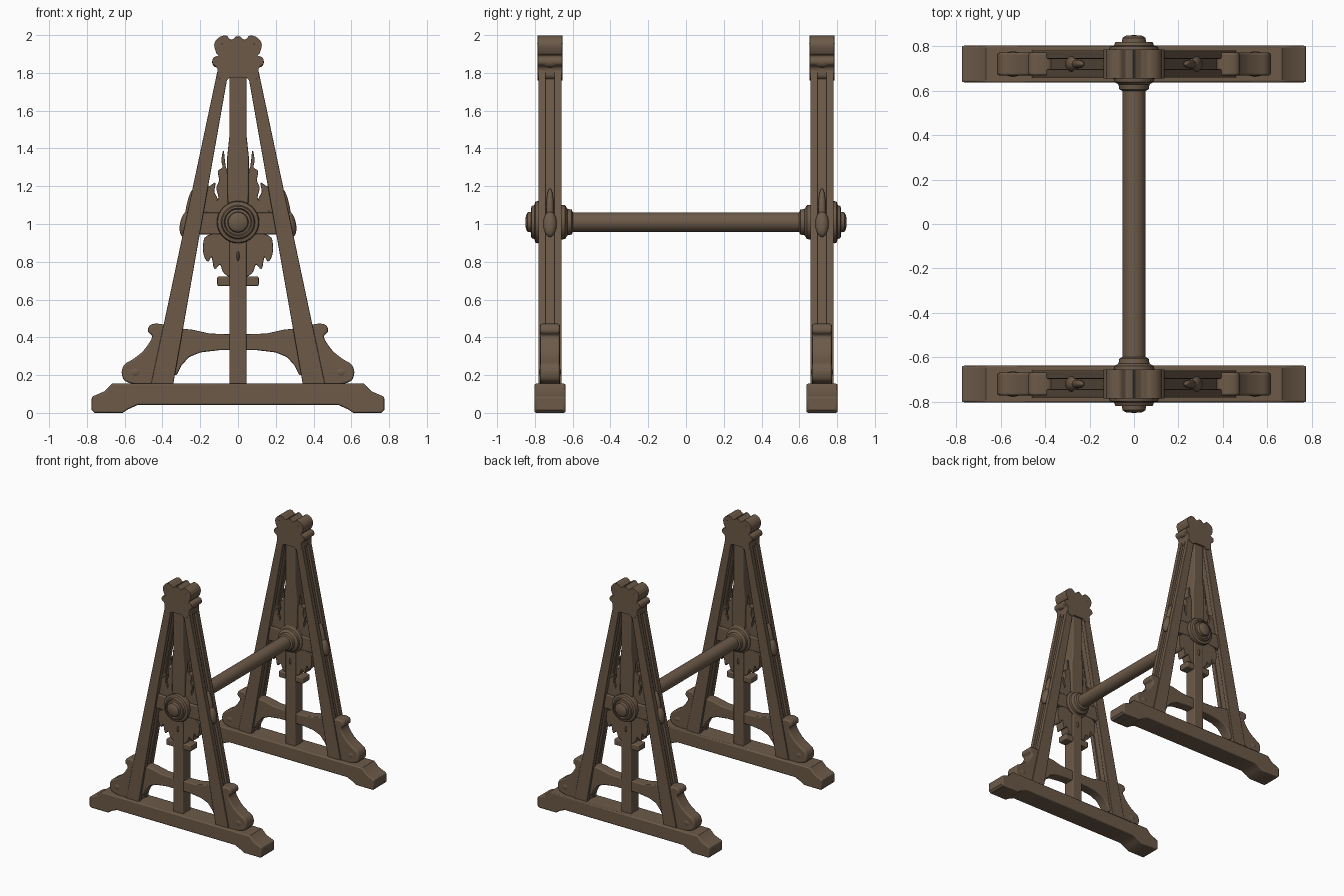
import bpy, bmesh, math
from mathutils import Matrix, Vector

if "Cube" in bpy.data.objects:
    bpy.data.objects.remove(bpy.data.objects["Cube"])

wood = bpy.data.materials.new("dark brown wood")
wood.use_nodes = True
BROWN = (0.15, 0.102, 0.066, 1)
wood.diffuse_color = BROWN
bsdf = wood.node_tree.nodes["Principled BSDF"]
bsdf.inputs["Base Color"].default_value = BROWN
bsdf.inputs["Roughness"].default_value = 0.8

FRAME_Y = 0.72   # distance of each A-frame from the middle
HUB_Z = 1.01     # height of the axle


def finish(name, bm, bevel=0.0, angle=40):
    bmesh.ops.recalc_face_normals(bm, faces=bm.faces)
    mesh = bpy.data.meshes.new(name)
    bm.to_mesh(mesh)
    bm.free()
    mesh.materials.append(wood)
    ob = bpy.data.objects.new(name, mesh)
    bpy.context.collection.objects.link(ob)
    for p in mesh.polygons:
        p.use_smooth = True
    mesh.set_sharp_from_angle(angle=math.radians(angle))
    if bevel:
        mod = ob.modifiers.new("soft edges", 'BEVEL')
        mod.width = bevel
        mod.segments = 2
        mod.limit_method = 'ANGLE'
        mod.angle_limit = math.radians(50)
        mod.harden_normals = True
    return ob


def curve(pts, steps=4):
    """Smooth closed outline through the given points."""
    out, n = [], len(pts)
    for i in range(n):
        a, b, c, d = (Vector(pts[(i + k) % n]) for k in (-1, 0, 1, 2))
        for s in range(steps):
            t = s / steps
            out.append(0.5 * (2 * b + (c - a) * t + (2 * a - 5 * b + 4 * c - d) * t * t
                              + (3 * b - a - 3 * c + d) * t ** 3))
    return out


def symmetric(half):
    """Complete an outline that runs from the top to the bottom on +x."""
    return list(half) + [(-x, z) for x, z in reversed(half) if x > 0]


def plate(name, outline, y, depth, both=False, bevel=0.008):
    """Outline in x and z, extruded along y; optionally repeated on -x."""
    bm = bmesh.new()
    for side in ((1, -1) if both else (1,)):
        face = bm.faces.new([bm.verts.new((side * x, y - depth / 2, z)) for x, z in outline])
        ext = bmesh.ops.extrude_face_region(bm, geom=[face])
        verts = [v for v in ext["geom"] if isinstance(v, bmesh.types.BMVert)]
        bmesh.ops.translate(bm, verts=verts, vec=(0, depth, 0))
    return finish(name, bm, bevel)


def lathe(name, profile, mirror_y=1):
    """Spin (radius, y) pairs around the axle line."""
    bm = bmesh.new()
    vs = [bm.verts.new((r, y * mirror_y, HUB_Z)) for r, y in profile]
    edges = [bm.edges.new(p) for p in zip(vs, vs[1:])]
    bmesh.ops.spin(bm, geom=vs + edges, cent=(0, 0, HUB_Z), axis=(0, 1, 0),
                   angle=math.tau, steps=32, use_duplicate=False)
    bmesh.ops.remove_doubles(bm, verts=bm.verts, dist=0.0005)
    return finish(name, bm, angle=35)


def knobs(name, y, items):
    """Mirrored ellipsoids: x, z, size, tilt."""
    bm = bmesh.new()
    for x, z, size, tilt in items:
        for side in (1, -1):
            m = (Matrix.Translation((side * x, y, z)) @ Matrix.Rotation(side * tilt, 4, 'Y')
                 @ Matrix.Diagonal((*size, 1)))
            bmesh.ops.create_uvsphere(bm, u_segments=16, v_segments=10, radius=1, matrix=m)
    return finish(name, bm)


# Outlines shared by both frames
FOOT = symmetric([(0.665, 0.155), (0.705, 0.115), (0.775, 0.085), (0.775, 0.015),
                  (0.76, 0), (0.61, 0), (0.58, 0.02), (0.53, 0.042)])
POST = symmetric([(0.045, 1.85), (0.045, 1.47), (0.058, 1.35), (0.055, 1.12),
                  (0.045, 1.05), (0.045, 0.14)])
CAP = symmetric(curve([(0, 1.985), (0.035, 1.975), (0.065, 1.998), (0.105, 1.985),
                       (0.126, 1.95), (0.115, 1.905), (0.104, 1.892), (0.13, 1.88),
                       (0.135, 1.85), (0.11, 1.825), (0.105, 1.775), (0.045, 1.775)])[:45]
                + [(0.045, 1.775)])
ARCH = [(0, 0.415), (0.15, 0.42), (0.24, 0.44), (0.33, 0.45), (0.38, 0.2),
        (0.325, 0.2), (0.3, 0.25), (0.26, 0.295), (0.2, 0.32), (0.1, 0.332), (0, 0.332)]
SCROLL = curve([(0.43, 0.16), (0.58, 0.16), (0.615, 0.205), (0.602, 0.255), (0.555, 0.285),
                (0.5, 0.33), (0.455, 0.4), (0.476, 0.43), (0.465, 0.465), (0.41, 0.47),
                (0.37, 0.43)])
SPIRE = curve([(0.03, 1.04), (0.04, 1.25), (0.064, 1.3), (0.076, 1.39), (0.088, 1.34),
               (0.083, 1.3), (0.107, 1.28), (0.1, 1.23), (0.115, 1.19), (0.104, 1.14),
               (0.13, 1.1), (0.17, 1.05)], 3)
SIDE_LEAF = curve([(0.2, 1.05), (0.13, 1.09), (0.108, 1.13), (0.125, 1.17), (0.12, 1.22),
                   (0.155, 1.2), (0.17, 1.24), (0.21, 1.12)], 3)
DRAPE = curve([(0.02, 0.95), (0.16, 0.94), (0.185, 0.89), (0.18, 0.83), (0.158, 0.8),
               (0.14, 0.825), (0.125, 0.76), (0.095, 0.785), (0.075, 0.74),
               (0.02, 0.73)], 3)


def leg_x(z, inner, outer):
    """Horizontal span of a leaning leg at height z."""
    t = (z - 0.14) / 1.66
    return 0.345 - 0.293 * t + inner, 0.463 - 0.352 * t - outer


def leg_outline(inner, outer):
    (a, b), (c, d) = leg_x(0.14, inner, outer), leg_x(1.82, inner, outer)
    return [(a, 0.14), (b, 0.14), (d, 1.82), (c, 1.82)]


for label, s in (("front", -1), ("back", 1)):
    y = s * FRAME_Y
    plate(label + "_foot_beam", FOOT, y, 0.165, bevel=0.01)

    # Legs: two rails with a recessed core between them
    for part, off in (("outer", 0.042), ("inner", -0.042)):
        plate(f"{label}_{part}_leg_rails", leg_outline(0, 0), y + s * off, 0.038, True, 0.005)
    plate(label + "_leg_cores", leg_outline(0.008, 0.022), y, 0.06, True, 0)
    plate(label + "_centre_post", POST, y, 0.1)
    plate(label + "_cap", CAP, y, 0.13)

    # Cross members
    plate(label + "_cross_bar", symmetric([(0.23, 1.06), (0.23, 0.945)]), y, 0.09)
    plate(label + "_lower_arch", ARCH, y, 0.085, True)

    # Carved ornaments
    plate(label + "_foot_scrolls", SCROLL, y, 0.105, True, 0.012)
    plate(label + "_upper_spires", SPIRE, y, 0.06, True, 0.004)
    plate(label + "_side_leaves", SIDE_LEAF, y, 0.06, True, 0.004)
    plate(label + "_lower_drapery", DRAPE, y, 0.08, True, 0.006)
    plate(label + "_drapery_tip", symmetric([(0.11, 0.722), (0.11, 0.672)]), y, 0.09)
    knobs(label + "_leg_leaf_knobs", y,
          [(0.277, 1.0, (0.03, 0.036, 0.07), -0.2), (0.252, 1.09, (0.022, 0.02, 0.1), -0.2)])
    knobs(label + "_cap_knobs", y,
          [(0.112, 1.857, (0.025, 0.055, 0.028), 0), (0.085, 1.955, (0.03, 0.068, 0.03), 0)])
    knobs(label + "_scroll_bulges", y, [(0.545, 0.215, (0.058, 0.058, 0.05), 0)])
    knobs(label + "_post_drops", y, [(0, 0.83, (0.015, 0.06, 0.05), 0)])

    # Stepped hub with a rounded axle end and an inner collar
    lathe(label + "_hub", [(0, 0.85), (0.035, 0.848), (0.052, 0.838), (0.055, 0.812),
                           (0.068, 0.808), (0.074, 0.82), (0.084, 0.818), (0.09, 0.803),
                           (0.108, 0.798), (0.112, 0.785), (0.108, 0.77), (0.108, 0.67),
                           (0.092, 0.66), (0.09, 0.64), (0.07, 0.628), (0.066, 0.605),
                           (0.05, 0.598)], s)

# Axle joining the two frames
lathe("axle", [(0.052, -0.66), (0.052, 0.66)])
